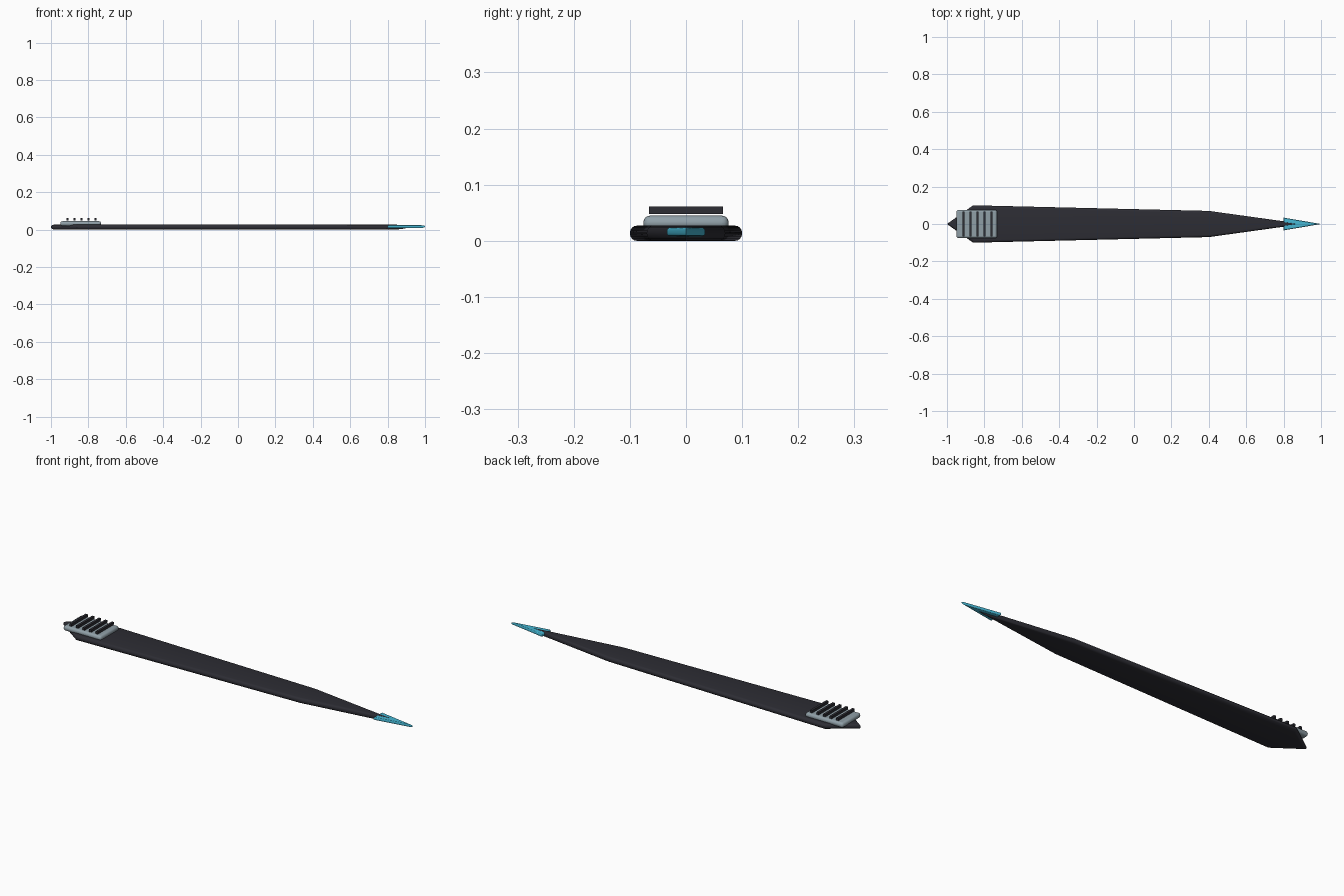
import bpy, bmesh, math
from mathutils import Vector

cube = bpy.data.objects.get("Cube")
if cube:
    bpy.data.objects.remove(cube, do_unlink=True)


def material(name, rgb):
    m = bpy.data.materials.new(name)
    m.use_nodes = True
    m.diffuse_color = (*rgb, 1)
    m.node_tree.nodes["Principled BSDF"].inputs["Base Color"].default_value = (*rgb, 1)
    return m


charcoal = material("charcoal", (0.026, 0.026, 0.034))
grey = material("cool_grey", (0.28, 0.35, 0.39))
teal = material("teal", (0.06, 0.47, 0.65))


def add_object(name, bm, mat):
    bmesh.ops.recalc_face_normals(bm, faces=bm.faces)
    mesh = bpy.data.meshes.new(name)
    bm.to_mesh(mesh)
    bm.free()
    mesh.materials.append(mat)
    ob = bpy.data.objects.new(name, mesh)
    bpy.context.collection.objects.link(ob)
    return ob


def shade_smooth(ob):
    bpy.ops.object.select_all(action="DESELECT")
    ob.select_set(True)
    bpy.context.view_layer.objects.active = ob
    bpy.ops.object.shade_smooth_by_angle(angle=math.radians(35))


def inset(points, d):
    """Move every side of a counter-clockwise outline inward by d."""
    result = []
    for i, p in enumerate(points):
        before = (p - points[i - 1]).normalized()
        after = (points[(i + 1) % len(points)] - p).normalized()
        n1, n2 = Vector((-before.y, before.x)), Vector((-after.y, after.x))
        result.append(p + (n1 + n2) * d / (1 + n1.dot(n2)))
    return result


def rounded_slab(name, outline, low, high, radius, mat, steps=4):
    """Flat slab with a rounded rim, stacked from inset outlines."""
    points = [Vector(p) for p in outline]
    arc = [math.pi / 2 * i / steps for i in range(steps + 1)]
    levels = [(radius * (1 - math.sin(a)), low + radius * (1 - math.cos(a))) for a in arc]
    levels += [(d, low + high - z) for d, z in reversed(levels)]
    bm = bmesh.new()
    rings = [[bm.verts.new((p.x, p.y, z)) for p in inset(points, d)] for d, z in levels]
    for r1, r2 in zip(rings, rings[1:]):
        for i in range(len(points)):
            j = (i + 1) % len(points)
            bm.faces.new((r1[i], r1[j], r2[j], r2[i]))
    bm.faces.new(rings[0])
    bm.faces.new(rings[-1])
    shade_smooth(add_object(name, bm, mat))


def box(name, low, high, mat, bevel=0):
    bm = bmesh.new()
    bmesh.ops.create_cube(bm, size=1)
    low, high = Vector(low), Vector(high)
    bmesh.ops.scale(bm, vec=high - low, verts=bm.verts)
    bmesh.ops.translate(bm, vec=(low + high) / 2, verts=bm.verts)
    ob = add_object(name, bm, mat)
    if bevel:
        mod = ob.modifiers.new("rounding", "BEVEL")
        mod.width = bevel
        mod.segments = 4
        shade_smooth(ob)
    return ob


# Long tapering body
side = [(-0.86, 0.1), (0.4, 0.07)]
body = [(-1, 0)] + [(x, -y) for x, y in side] + [(0.905, 0)] + side[::-1]
rounded_slab("body", body, 0, 0.027, 0.0125, charcoal)

# Coloured arrow tip
rounded_slab("tip", [(0.8, -0.034), (1, 0), (0.8, 0.034)], 0.008, 0.024, 0.006, teal)

# Grip plate with raised ribs
box("grip_plate", (-0.95, -0.076, 0.019), (-0.732, 0.076, 0.045), grey, 0.012)
for i in range(5):
    x = -0.912 + i * 0.0375
    box(f"grip_rib_{i + 1}", (x - 0.006, -0.066, 0.048), (x + 0.006, 0.066, 0.061), charcoal)
